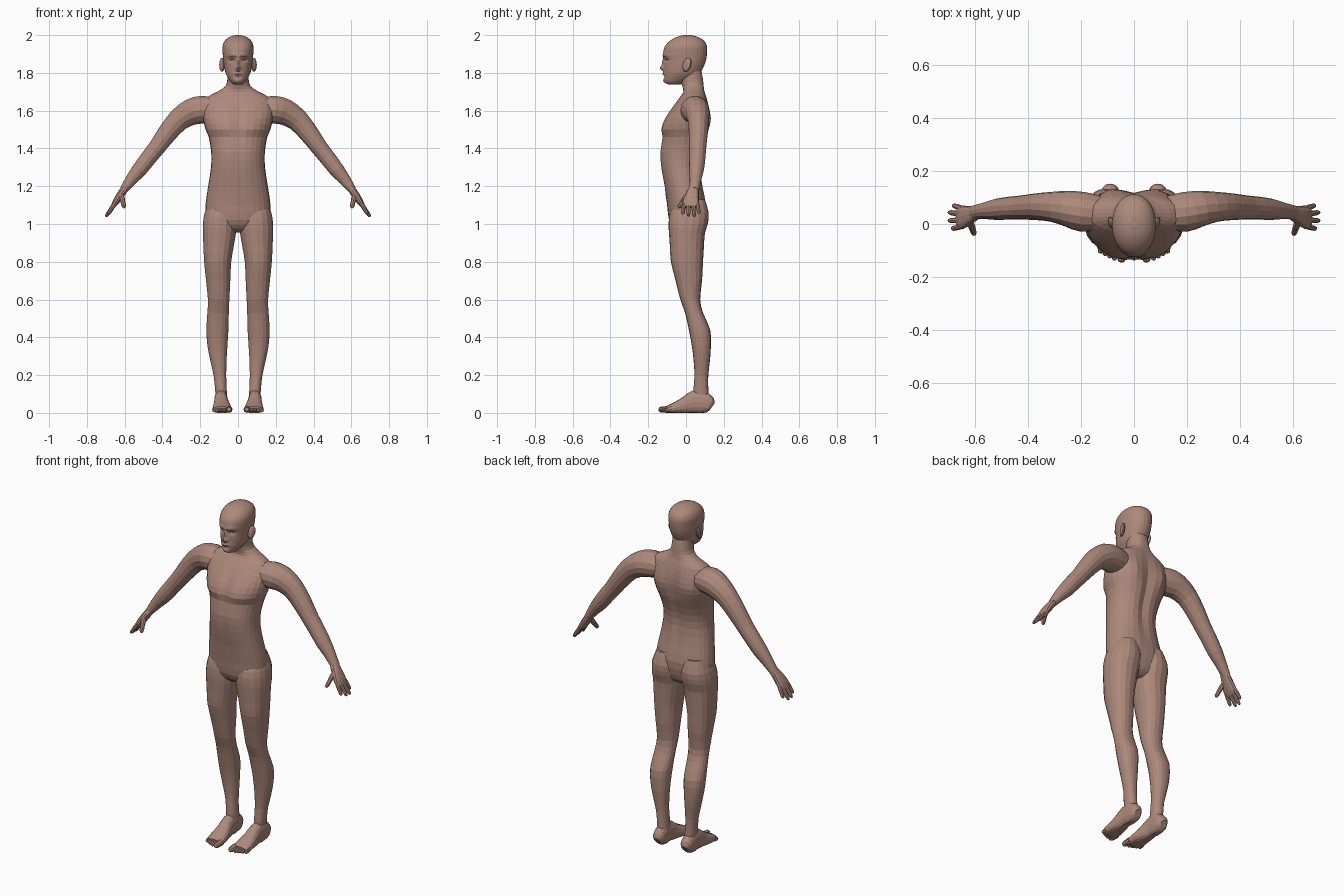
import bpy, bmesh, math
from mathutils import Vector

skin = bpy.data.materials.new("skin")
skin.diffuse_color = (0.42, 0.25, 0.20, 1)


def smooth_keys(keys, sub):
    """Catmull-Rom interpolation between key sections."""
    out = []
    for i in range(len(keys) - 1):
        p = [keys[max(0, min(len(keys) - 1, i + k))] for k in (-1, 0, 1, 2)]
        for s in range(sub):
            t = s / sub
            out.append([0.5 * (2 * b + (c - a) * t + (2 * a - 5 * b + 4 * c - d) * t * t
                               + (3 * b - a - 3 * c + d) * t ** 3) for a, b, c, d in zip(*p)])
    return out + [list(keys[-1])]


def circle(sides, power, e):
    """Unit superellipse starting at the front, denser there when power > 1."""
    pts = []
    for i in range(sides):
        t = 2 * i / sides
        t = t - 2 if t > 1 else t
        a = math.pi * math.copysign(abs(t) ** power, t)
        s, c = math.sin(a), -math.cos(a)
        pts.append((math.copysign(abs(s) ** e, s), math.copysign(abs(c) ** e, c)))
    return pts


def slices(keys, sub, sides, power=1, e=0.9):
    """Horizontal sections: z, x min, x max, y front, y back."""
    return [[Vector(((a + b) / 2 + (b - a) / 2 * cx, (f + k) / 2 + (k - f) / 2 * cy, z))
             for cx, cy in circle(sides, power, e)]
            for z, a, b, f, k in smooth_keys(keys, sub)]


def tube(keys, sub, sides, e=1):
    """Sections across a path: x, y, z, radius, second radius."""
    ks = smooth_keys(keys, sub)
    c = [Vector(k[:3]) for k in ks]
    rings = []
    for i, k in enumerate(ks):
        t = (c[min(i + 1, len(c) - 1)] - c[max(i - 1, 0)]).normalized()
        ref = Vector((0, 0, 1)) if abs(t.y) > 0.7 else Vector((0, 1, 0))
        u = (ref - t * ref.dot(t)).normalized()
        v = t.cross(u)
        rings.append([c[i] + v * k[3] * a + u * k[4] * b for a, b in circle(sides, 1, e)])
    return rings


def loft(name, ring_sets, mirror=False, bumps=()):
    bm = bmesh.new()
    for rings in ring_sets:
        vs = [[bm.verts.new((p.x, p.y, max(p.z, 0))) for p in r] for r in rings]
        n = len(vs[0])
        for r0, r1 in zip(vs, vs[1:]):
            for i in range(n):
                j = (i + 1) % n
                bm.faces.new((r0[i], r0[j], r1[j], r1[i]))
        bm.faces.new(vs[0])
        bm.faces.new(vs[-1])
    # sculpt bumps: side, x, z, radius x, radius z, push in y
    start = [v.co.copy() for v in bm.verts]
    for side, x, z, rx, rz, push in bumps:
        for sx in {x, -x}:
            for v, p in zip(bm.verts, start):
                if p.y * side > 0:
                    v.co.y += push * math.exp(-((p.x - sx) / rx) ** 2 - ((p.z - z) / rz) ** 2)
    bmesh.ops.recalc_face_normals(bm, faces=bm.faces)
    return finish(name, bm, mirror)


def finish(name, bm, mirror):
    me = bpy.data.meshes.new(name)
    bm.to_mesh(me)
    bm.free()
    me.materials.append(skin)
    ob = bpy.data.objects.new(name, me)
    bpy.context.collection.objects.link(ob)
    if mirror:
        ob.modifiers.new("mirror", 'MIRROR').use_mirror_merge = False
    return ob


def digit(a, b, r):
    """Rounded finger or toe from a to b."""
    a, b = Vector(a), Vector(b)
    keys = [(*a.lerp(b, t), r * s, r * s) for t, s in
            ((0, 1), (0.3, 1.08), (0.55, 0.95), (0.8, 0.92), (0.94, 0.7), (1, 0.3))]
    return tube(keys, 1, 8)


# Torso and neck
torso = [(.955, .05, -.03, .05), (.975, .11, -.065, .08), (1.02, .165, -.09, .10),
         (1.10, .172, -.10, .108), (1.20, .158, -.115, .09), (1.30, .143, -.133, .08),
         (1.38, .142, -.138, .09), (1.46, .155, -.126, .115), (1.50, .172, -.130, .122),
         (1.56, .185, -.112, .128), (1.62, .188, -.072, .122), (1.67, .165, -.035, .11),
         (1.70, .11, -.015, .10), (1.73, .066, -.02, .095), (1.77, .056, -.033, .09),
         (1.82, .055, -.04, .08)]
loft("torso", [slices([(z, -w, w, f, b) for z, w, f, b in torso], 2, 28)], bumps=[
    (-1, 0, 1.55, .02, .09, .012), (-1, .085, 1.51, .05, .035, -.008),
    (-1, 0, 1.215, .012, .012, .008), (-1, 0, 1.34, .015, .10, .005),
    (1, 0, 1.42, .03, .20, -.018), (1, .10, 1.55, .045, .07, .016)])

# Head with face relief
head = [(1.738, .02, -.09, -.03), (1.75, .036, -.113, .0), (1.775, .054, -.119, .05),
        (1.80, .066, -.118, .075), (1.83, .073, -.117, .092), (1.86, .077, -.117, .104),
        (1.90, .081, -.121, .111), (1.94, .082, -.112, .111), (1.97, .07, -.085, .095),
        (1.99, .045, -.05, .063), (2.0, .014, -.012, .028)]
loft("head", [slices([(z, -w, w, f, b) for z, w, f, b in head], 4, 40, 1.4, 0.95)], bumps=[
    (-1, 0, 1.825, .013, .013, -.021), (-1, 0, 1.853, .009, .02, -.011),
    (-1, .03, 1.893, .026, .008, -.006), (-1, .033, 1.868, .015, .010, .013),
    (-1, 0, 1.795, .02, .006, -.007), (-1, 0, 1.778, .02, .006, .006),
    (-1, 0, 1.757, .02, .010, -.004)])


# Eyes and ears
def ball(name, loc, size):
    bm = bmesh.new()
    bmesh.ops.create_uvsphere(bm, u_segments=12, v_segments=8, radius=1)
    for v in bm.verts:
        v.co = Vector(loc) + Vector(a * b for a, b in zip(v.co, size))
    return finish(name, bm, True)


ball("eye", (.033, -.086, 1.868), (.013, .013, .010))
ear = ball("ear", (.085, .005, 1.843), (.013, .022, .037))
for v in ear.data.vertices:  # lean back and flare outward
    v.co.x += (v.co.y - .005) * .3
    v.co.y += (v.co.z - 1.843) * .2

# Legs, their tops forming the buttocks
leg = [(1.13, .03, .15, -.05, .10), (1.06, .006, .178, -.085, .12), (1.0, .006, .187, -.092, .115),
       (.95, .010, .187, -.09, .10), (.88, .022, .184, -.085, .095), (.8, .035, .18, -.08, .09),
       (.7, .04, .17, -.055, .085), (.6, .045, .16, -.03, .075), (.53, .048, .163, -.005, .09),
       (.44, .05, .168, .015, .128), (.36, .055, .163, .03, .132), (.28, .06, .148, .04, .127),
       (.2, .062, .13, .045, .118), (.13, .06, .122, .04, .118), (.07, .055, .118, .04, .12)]
loft("leg", [slices(leg, 2, 18)], mirror=True)

# Feet with toes
foot = [(.09, .14, .035, .018, .02), (.09, .128, .042, .032, .042), (.09, .09, .055, .036, .06),
        (.09, .045, .058, .036, .06), (.088, 0, .042, .041, .046), (.085, -.05, .028, .049, .032),
        (.084, -.085, .02, .050, .024), (.084, -.105, .017, .045, .017)]
toes = [digit((.047, -.085, .019), (.047, -.145, .017), .017)]
for i in range(4):
    x = .073 + .0175 * i
    toes.append(digit((x, -.08, .016), (x + .001, -.138 + .009 * i, .012), .011))
loft("foot", [tube(foot, 2, 16, .85)] + toes, mirror=True)

# Arms
arm = [(.12, .04, 1.605, .065, .065), (.19, .045, 1.605, .075, .075), (.25, .058, 1.592, .071, .068),
       (.315, .065, 1.55, .061, .056), (.375, .065, 1.48, .053, .05), (.43, .062, 1.405, .046, .045),
       (.47, .06, 1.355, .044, .043), (.52, .055, 1.29, .041, .04), (.565, .05, 1.235, .032, .031),
       (.605, .043, 1.18, .022, .027)]
loft("arm", [tube(arm, 2, 14)], mirror=True)

# Hands with fingers and thumb
palm = [(.595, .043, 1.193, .021, .025), (.625, .032, 1.15, .020, .037),
        (.648, .025, 1.115, .017, .045), (.664, .025, 1.09, .010, .042)]
digits = [digit((.652, y0, 1.108), (x, y1, z), .0105) for y0, x, y1, z in
          ((.060, .683, .070, 1.055), (.037, .70, .044, 1.038),
           (.014, .70, .013, 1.04), (-.009, .687, -.018, 1.052))]
digits.append(digit((.618, .008, 1.155), (.602, -.04, 1.085), .013))
loft("hand", [tube(palm, 2, 12, .85)] + digits, mirror=True)
